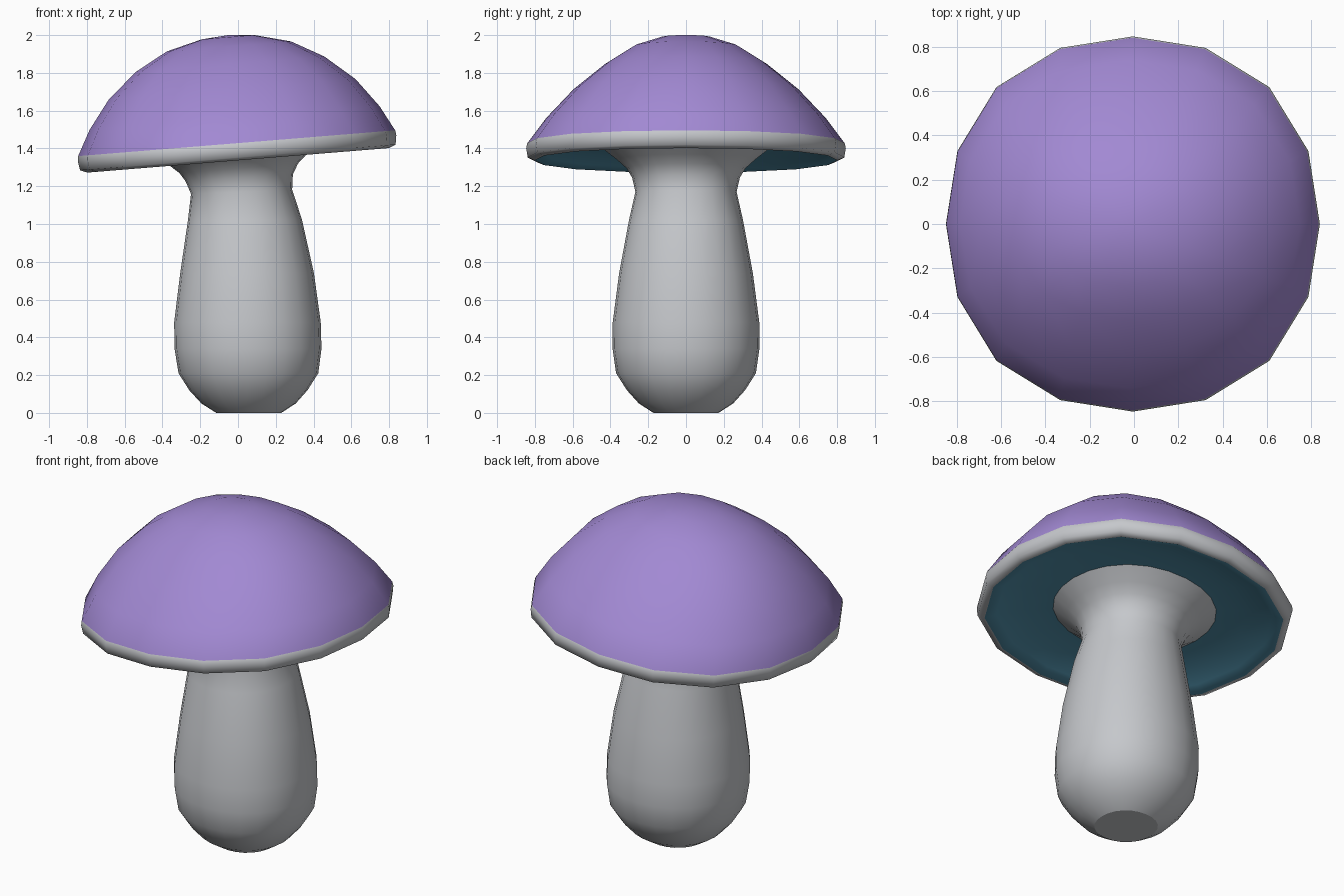
import bpy, bmesh, math
from mathutils import Matrix, Vector

if "Cube" in bpy.data.objects:
    bpy.data.objects.remove(bpy.data.objects["Cube"])

TILT = math.radians(4.65)  # cap leans down towards -x


def material(name, rgb):
    m = bpy.data.materials.new(name)
    m.diffuse_color = (*rgb, 1)
    m.use_nodes = True
    m.node_tree.nodes["Principled BSDF"].inputs["Base Color"].default_value = m.diffuse_color
    return m


purple = material("purple", (0.36, 0.25, 0.65))
grey = material("pale_grey", (0.56, 0.575, 0.60))
teal = material("teal", (0.085, 0.29, 0.42))


def lathe(name, rings, sides, mats, rule, angle, bump):
    """Skin rings of (x radius, y radius, centre x, centre z, tilt); rule colours each band."""
    bm = bmesh.new()
    loops = []
    for rx, ry, cx, cz, tilt in rings:
        place = Matrix.Translation((cx, 0, cz)) @ Matrix.Rotation(-tilt, 4, 'Y')
        n = 1 if rx == 0 else sides
        loop = []
        for i in range(n):
            t = 2 * math.pi * i / sides
            s = 1 + bump * (1 - math.cos(4 * t))  # slightly fuller on the diagonals
            loop.append(bm.verts.new(place @ Vector((s * rx * math.cos(t), s * ry * math.sin(t), 0))))
        loops.append(loop)
    for k, (a, b) in enumerate(zip(loops, loops[1:])):
        for i in range(sides):
            j = (i + 1) % sides
            if len(a) == 1:
                f = bm.faces.new((a[0], b[j], b[i]))
            elif len(b) == 1:
                f = bm.faces.new((a[i], a[j], b[0]))
            else:
                f = bm.faces.new((a[i], a[j], b[j], b[i]))
            f.material_index = rule(k)
    # flat end disc
    if len(loops[0]) > 1:
        bm.faces.new(loops[0])
    bmesh.ops.recalc_face_normals(bm, faces=bm.faces)
    mesh = bpy.data.meshes.new(name)
    bm.to_mesh(mesh)
    bm.free()
    for m in mats:
        mesh.materials.append(m)
    ob = bpy.data.objects.new(name, mesh)
    bpy.context.collection.objects.link(ob)
    bpy.ops.object.select_all(action='DESELECT')
    ob.select_set(True)
    bpy.context.view_layer.objects.active = ob
    bpy.ops.object.shade_smooth_by_angle(angle=math.radians(angle))
    return ob


# Cap: dome, grey rim and recessed underside, as (x radius, y radius, height on leaning axis)
profile = [(0, 0, 0.662), (0.14, 0.13, 0.651), (0.33, 0.28, 0.602), (0.50, 0.43, 0.508),
           (0.655, 0.595, 0.375), (0.77, 0.74, 0.222), (0.842, 0.84, 0.088),
           (0.846, 0.846, 0.062), (0.838, 0.838, 0.012), (0.80, 0.80, -0.003),
           (0.74, 0.74, 0.02), (0.60, 0.60, 0.055), (0.44, 0.44, 0.06), (0, 0, 0.07)]
cap_rings = [(rx, ry, -h * math.sin(TILT), 1.34 + h * math.cos(TILT), TILT)
             for rx, ry, h in profile]
lathe("cap", cap_rings, 16, [purple, grey, teal],
      lambda k: 0 if k < 6 else 1 if k < 9 else 2, 80, 0.016)

# Stem: bulbous foot, narrow neck, flare tilting into the cap, as (radius, x, z, tilt)
stem = [(0.172, 0.057, 0, 0), (0.25, 0.056, 0.05, 0), (0.313, 0.055, 0.12, 0),
        (0.370, 0.055, 0.21, 0), (0.389, 0.053, 0.34, 0), (0.388, 0.05, 0.48, 0),
        (0.354, 0.048, 0.74, 0), (0.302, 0.036, 1.02, 0.02), (0.268, 0.019, 1.17, 0.04),
        (0.285, 0.006, 1.245, 0.06), (0.315, 0.004, 1.295, TILT),
        (0.365, 0.0, 1.34, TILT), (0.445, -0.005, 1.402, TILT)]
lathe("stem", [(r, r, x, z, t) for r, x, z, t in stem], 24, [grey], lambda k: 0, 30, 0.01)
